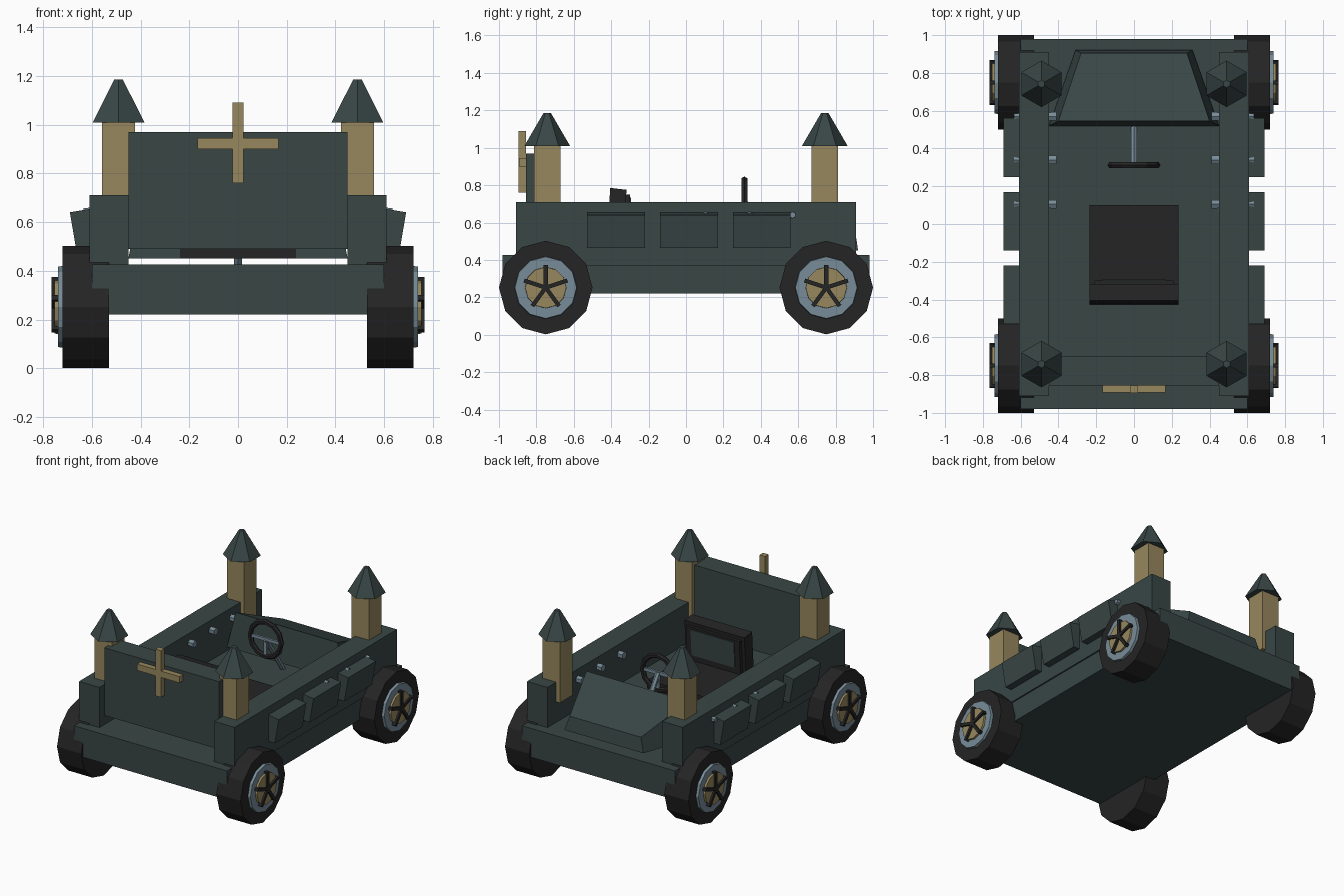
import bpy, bmesh, math
from mathutils import Matrix, Vector

if "Cube" in bpy.data.objects:
    bpy.data.objects.remove(bpy.data.objects["Cube"])


def material(name, rgb):
    m = bpy.data.materials.new(name)
    m.diffuse_color = (*rgb, 1)
    m.use_nodes = True
    m.node_tree.nodes["Principled BSDF"].inputs["Base Color"].default_value = m.diffuse_color
    return m


GREEN = material("dark_green", (0.040, 0.062, 0.060))
TAN = material("tan", (0.31, 0.245, 0.11))
SILVER = material("blue_silver", (0.185, 0.265, 0.315))
BLACK = material("black", (0.018, 0.018, 0.018))


def finish(bm, name, mat):
    bmesh.ops.recalc_face_normals(bm, faces=bm.faces)
    me = bpy.data.meshes.new(name)
    bm.to_mesh(me)
    bm.free()
    me.materials.append(mat)
    ob = bpy.data.objects.new(name, me)
    bpy.context.collection.objects.link(ob)
    return ob


def add_box(bm, lo, hi, rot=Matrix()):
    lo, hi = Vector(lo), Vector(hi)
    m = rot @ Matrix.Translation((lo + hi) / 2) @ Matrix.Diagonal((*(hi - lo), 1))
    bmesh.ops.create_cube(bm, size=1, matrix=m)


def box(name, mat, lo, hi):
    bm = bmesh.new()
    add_box(bm, lo, hi)
    return finish(bm, name, mat)


def loft(name, mat, a, b):
    """Solid between two matching loops of points."""
    bm = bmesh.new()
    va, vb = [bm.verts.new(p) for p in a], [bm.verts.new(p) for p in b]
    bm.faces.new(va)
    bm.faces.new(vb)
    n = len(va)
    for i in range(n):
        j = (i + 1) % n
        bm.faces.new((va[i], va[j], vb[j], vb[i]))
    return finish(bm, name, mat)


def tube(name, mat, p, q, r1, r2, sides, turn=0):
    """Cylinder or cone from p to q."""
    p, q = Vector(p), Vector(q)
    d = q - p
    bm = bmesh.new()
    m = (Matrix.Translation((p + q) / 2) @ d.to_track_quat('Z', 'Y').to_matrix().to_4x4()
         @ Matrix.Rotation(turn, 4, 'Z'))
    bmesh.ops.create_cone(bm, cap_ends=True, segments=sides, radius1=r1, radius2=r2,
                          depth=d.length, matrix=m)
    return finish(bm, name, mat)


# Chassis and tall rear panel with its cross
box("chassis", GREEN, (-.60, -.98, .22), (.60, .98, .425))
box("rear_panel", GREEN, (-.45, -.855, .49), (.45, -.70, .97))
bm = bmesh.new()
add_box(bm, (-.022, -.895, .76), (.022, -.855, 1.09))
add_box(bm, (-.167, -.893, .90), (.167, -.855, .945))
finish(bm, "cross", TAN)

# Sloping hood, floating just above the chassis
loft("hood", GREEN,
     [(-.45, .52, .45), (.45, .52, .45), (.31, .92, .45), (-.31, .92, .45)],
     [(-.40, .545, .70), (.40, .545, .70), (.28, .905, .55), (-.28, .905, .55)])

for s, side in ((-1, "left"), (1, "right")):
    # Side wall
    box(side + "_wall", GREEN, (min(s * .45, s * .61), -.91, .37),
        (max(s * .45, s * .61), .91, .71))
    # Three wedge panels outside, each with a bolt through the wall
    profile = [(.60, .655), (.69, .64), (.66, .465), (.60, .465)]
    for i, y in enumerate((-.53, -.14, .25)):
        loft(f"{side}_side_panel_{i}", GREEN, [(s * x, y, z) for x, z in profile],
             [(s * x, y + .31, z) for x, z in profile])
    for i, y in enumerate((.105, .34, .57)):
        tube(f"{side}_bolt_{i}", SILVER, (s * .41, y, .64), (s * .635, y, .64), .026, .018, 6)

    for e, end in ((-1, "rear"), (1, "front")):
        part = f"{end}_{side}_"
        # Corner tower with a six-sided roof
        x, y = s * .49, e * .742
        box(part + "tower", TAN, (x - .068, y - .07, .57), (x + .068, y + .07, 1.02))
        tube(part + "tower_roof", GREEN, (x, y, 1.008), (x, y, 1.185), .123, .02, 6)
        # Wheel: tyre, rim, hub and five-spoke star
        y = e * .75
        tube(part + "tyre", BLACK, (s * .53, y, .252), (s * .72, y, .252), .25, .25, 12)
        tube(part + "rim", SILVER, (s * .70, y, .252), (s * .738, y, .252), .17, .165, 12)
        tube(part + "hub", TAN, (s * .72, y, .252), (s * .752, y, .252), .112, .11, 12)
        bm = bmesh.new()
        for k in range(5):
            rot = (Matrix.Translation((s * .745, y, .252))
                   @ Matrix.Rotation(k * math.tau / 5, 4, 'X'))
            add_box(bm, (-.02, -.011, 0), (.02, .011, .122), rot)
        finish(bm, part + "wheel_star", BLACK)

# Seat with leaning backrest and coloured pad
box("seat_base", BLACK, (-.235, -.43, .45), (.235, .10, .51))
back = [(-.425, .48), (-.34, .48), (-.318, .775), (-.405, .785)]
loft("seat_back", BLACK, [(-.235, y, z) for y, z in back], [(.235, y, z) for y, z in back])
rim = [(-.34, .51), (-.31, .51), (-.298, .75), (-.325, .75)]
loft("seat_back_rim", BLACK, [(-.21, y, z) for y, z in rim], [(.21, y, z) for y, z in rim])
pad = [(-.315, .55), (-.304, .55), (-.293, .735), (-.305, .735)]
loft("seat_back_pad", GREEN, [(-.17, y, z) for y, z in pad], [(.17, y, z) for y, z in pad])

# Steering wheel, spokes and column
bpy.ops.mesh.primitive_torus_add(location=(0, .312, .706), rotation=(math.pi / 2, 0, 0),
                                 major_segments=12, minor_segments=6,
                                 major_radius=.122, minor_radius=.018)
ring = bpy.context.object
ring.name = "steering_ring"
ring.data.materials.append(BLACK)
bm = bmesh.new()
add_box(bm, (-.115, .304, .695), (.115, .32, .717))
add_box(bm, (-.011, .304, .59), (.011, .32, .70))
finish(bm, "steering_spokes", SILVER)
tube("steering_column", SILVER, (0, .312, .706), (0, .505, .42), .018, .018, 6)
